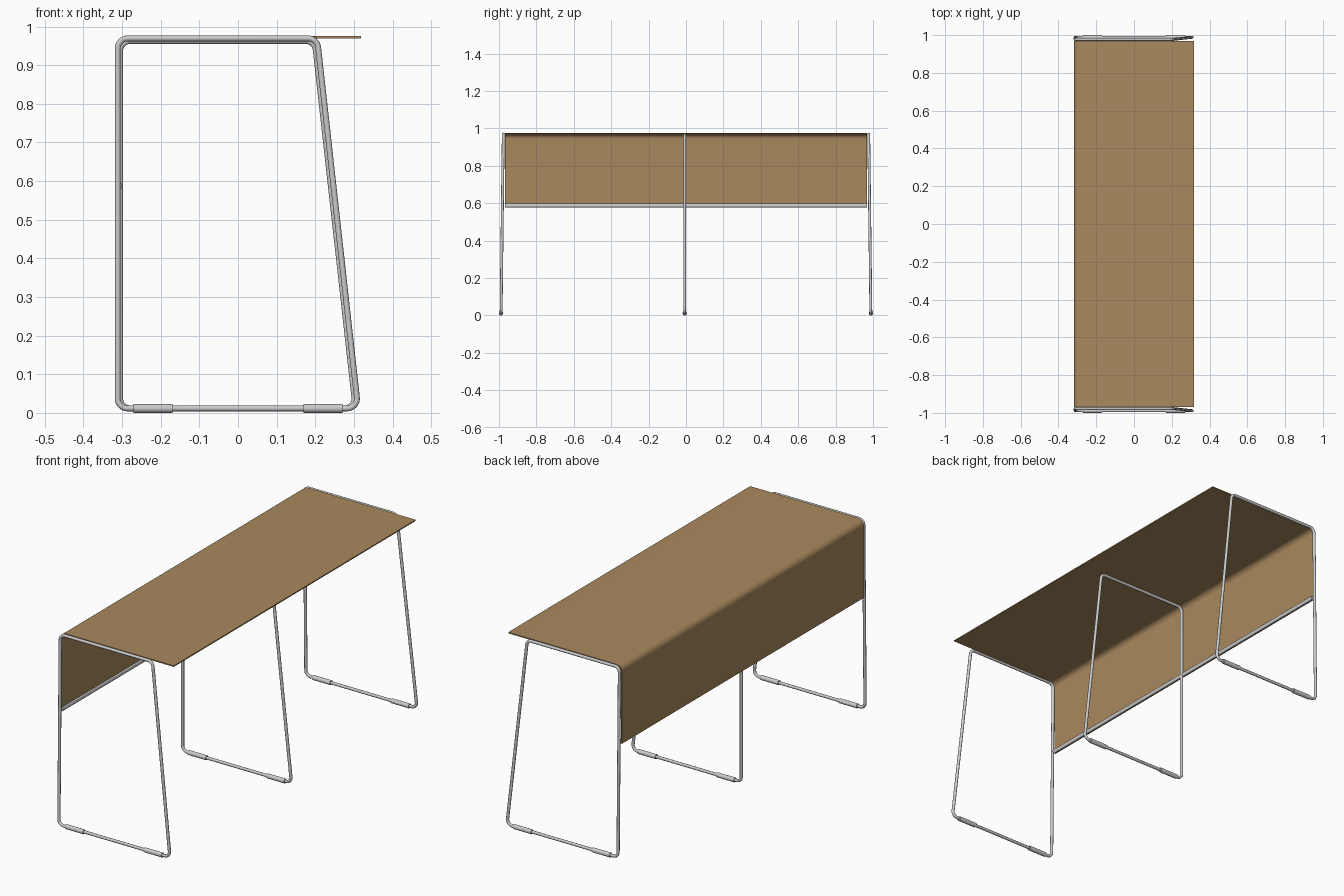
import bpy, bmesh, math
from mathutils import Vector

if "Cube" in bpy.data.objects:
    bpy.data.objects.remove(bpy.data.objects["Cube"])

TUBE = 0.0075      # tube radius
GLIDE = 0.0115     # floor glide radius
HALF = 0.968       # half length of the bent panel


def fillet(pts, radius, closed, steps=8):
    """Replace the corners of a polyline with arcs."""
    pts = [Vector(p) for p in pts]
    n, out = len(pts), []
    for i, p in enumerate(pts):
        if not closed and i in (0, n - 1):
            out.append(p)
            continue
        a = (pts[i - 1] - p).normalized()
        b = (pts[(i + 1) % n] - p).normalized()
        half = a.angle(b) / 2
        c = p + (a + b).normalized() * radius / math.sin(half)
        d = radius / math.tan(half)
        u, v = p + a * d - c, p + b * d - c
        ang = u.angle(v)
        for k in range(steps + 1):
            t = k / steps
            out.append(c + (u * math.sin((1 - t) * ang) + v * math.sin(t * ang)) / math.sin(ang))
    return out


def mesh_object(name, bm):
    me = bpy.data.meshes.new(name)
    bm.to_mesh(me)
    bm.free()
    ob = bpy.data.objects.new(name, me)
    bpy.context.collection.objects.link(ob)
    return ob


def smooth(ob):
    bpy.ops.object.select_all(action='DESELECT')
    ob.select_set(True)
    bpy.context.view_layer.objects.active = ob
    bpy.ops.object.shade_smooth_by_angle(angle=math.radians(35))


def rod(name, radius, length, loc, axis, squash=1.0):
    bpy.ops.mesh.primitive_cylinder_add(vertices=20, radius=radius, depth=length, location=loc)
    ob = bpy.context.object
    ob.name = name
    ob.scale.x = squash
    if axis == 'X':
        ob.rotation_euler.y = math.pi / 2
    else:
        ob.rotation_euler.x = math.pi / 2
    smooth(ob)
    return ob


def frame(name, y_top, y_low, inset):
    # closed bent tube loop
    z0, z1 = 0.0115, 0.9695 - inset
    path = [(-0.3115 + inset, y_low, z0), (-0.3115 + inset, y_top, z1),
            (0.205 - inset, y_top, z1), (0.311 - inset, y_low, z0)]
    pts = fillet(path, 0.026, True)
    cu = bpy.data.curves.new(name, 'CURVE')
    cu.dimensions = '3D'
    cu.bevel_depth = TUBE
    cu.bevel_resolution = 4
    sp = cu.splines.new('POLY')
    sp.points.add(len(pts) - 1)
    for q, p in zip(sp.points, pts):
        q.co = (*p, 1)
    sp.use_cyclic_u = True
    sp.use_smooth = True
    ob = bpy.data.objects.new(name, cu)
    bpy.context.collection.objects.link(ob)
    bpy.ops.object.select_all(action='DESELECT')
    ob.select_set(True)
    bpy.context.view_layer.objects.active = ob
    bpy.ops.object.convert(target='MESH')
    smooth(bpy.context.object)
    # two floor glides per frame
    for side, x in (("rear", -0.22), ("front", 0.22)):
        rod(f"{name}_{side}_glide", GLIDE, 0.1, (x, y_low, z0), 'X')


# leg frames: outer pair outside the panel, middle one tucked under it
frame("near_leg_frame", -0.977, -0.9885, 0)
frame("far_leg_frame", 0.977, 0.9885, 0)
frame("middle_leg_frame", -0.007, -0.007, 0.0065)

# bent panel: desktop curving down into the modesty panel
profile = fillet([(0.318, 0, 0.9755), (-0.3185, 0, 0.9755), (-0.3185, 0, 0.58)], 0.032, False, 12)
bm = bmesh.new()
rows = [[bm.verts.new((p.x, y, p.z)) for p in profile] for y in (-HALF, HALF)]
for i in range(len(profile) - 1):
    bm.faces.new((rows[0][i], rows[1][i], rows[1][i + 1], rows[0][i + 1]))
bm.normal_update()
top = max(bm.faces, key=lambda f: f.calc_area())
if top.normal.z < 0:
    bmesh.ops.reverse_faces(bm, faces=bm.faces[:])
panel = mesh_object("bent_desktop_panel", bm)
solid = panel.modifiers.new("thickness", 'SOLIDIFY')
solid.thickness = 0.006
solid.offset = -1
bpy.context.view_layer.objects.active = panel
bpy.ops.object.select_all(action='DESELECT')
panel.select_set(True)
bpy.ops.object.modifier_apply(modifier="thickness")
smooth(panel)
wood = bpy.data.materials.new("wood")
wood.diffuse_color = (0.4, 0.25, 0.11, 1)
wood.use_nodes = True
wood.node_tree.nodes["Principled BSDF"].inputs["Base Color"].default_value = wood.diffuse_color
panel.data.materials.append(wood)

# stiffening rail inside the lower edge of the modesty panel
rod("modesty_rail", 0.0105, 2 * HALF, (-0.3075, 0, 0.588), 'Y', 0.6)
